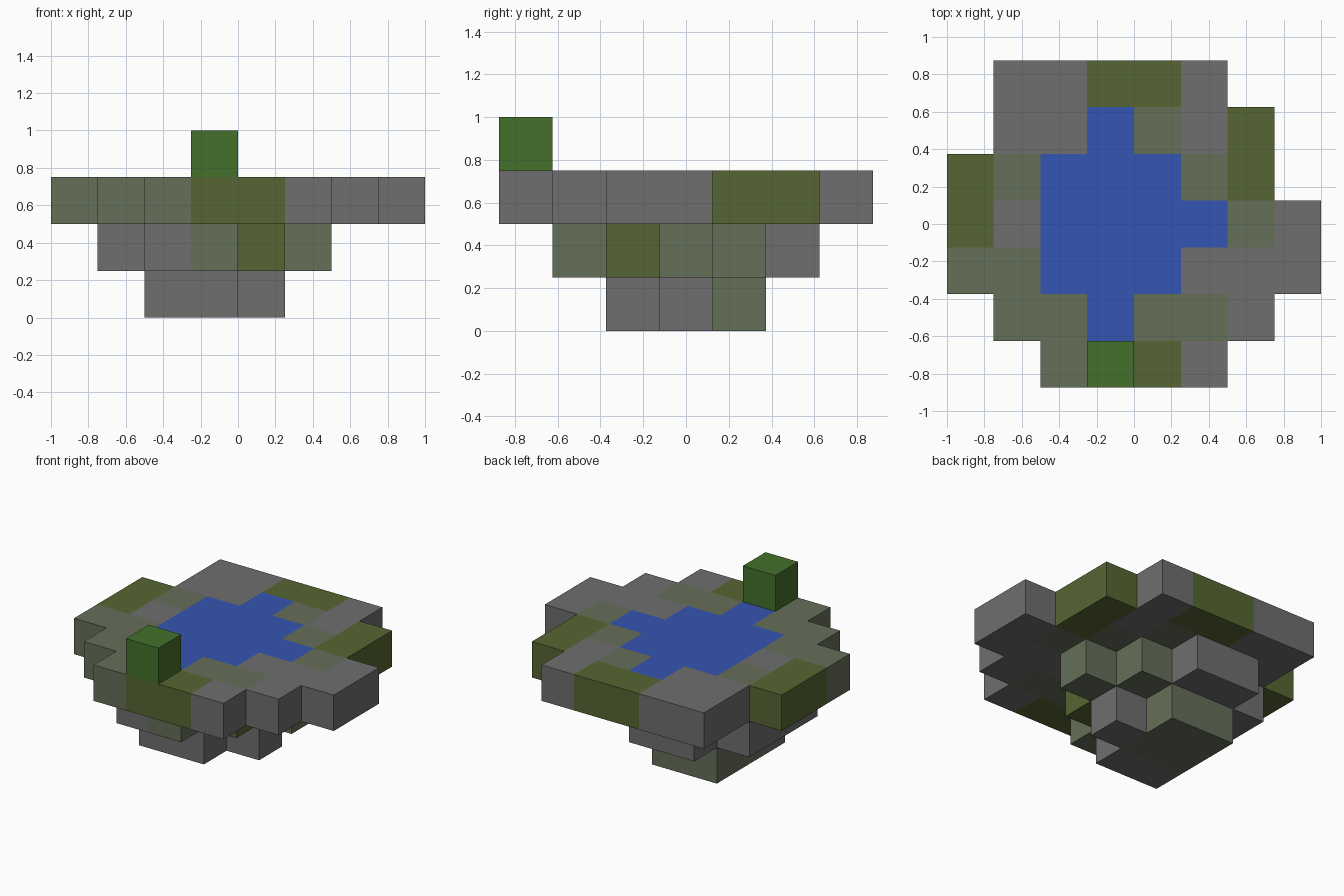
import bpy
import bmesh
from mathutils import Vector

cube = bpy.data.objects.get("Cube")
if cube:
    bpy.data.objects.remove(cube, do_unlink=True)

CELL = 0.25

# Flat colours, keyed by the letters used in the layer plans
COLOURS = {
    "S": ("grey_stone", (0.156, 0.156, 0.156)),
    "M": ("mossy_stone", (0.130, 0.156, 0.098)),
    "G": ("olive_grass", (0.093, 0.130, 0.032)),
    "L": ("green_leaf", (0.058, 0.162, 0.025)),
    "W": ("blue_water", (0.034, 0.091, 0.445)),
}

# Layer plans from the bottom up; each runs back to front, left to right
LAYERS = [
    ["........",
     "........",
     "..MM....",
     "..MMS...",
     "..SS....",
     "........",
     "........"],
    ["........",
     "..SS....",
     ".SSSM...",
     ".SSSSM..",
     ".SSSG...",
     "..SM....",
     "........"],
    [".SSGGS..",
     ".SSWMSG.",
     "GMWWWMG.",
     "GSWWWWMS",
     "MMWWWSSS",
     ".MMWMMS.",
     "..MGGS.."],
    ["........",
     "........",
     "........",
     "........",
     "........",
     "........",
     "...L...."],
]

materials = {}
for key, (label, rgb) in COLOURS.items():
    mat = bpy.data.materials.new(label)
    mat.use_nodes = True
    mat.diffuse_color = (*rgb, 1)
    shader = mat.node_tree.nodes["Principled BSDF"]
    shader.inputs["Base Color"].default_value = (*rgb, 1)
    shader.inputs["Roughness"].default_value = 0.9
    materials[key] = mat

# Block lookup: (column, row, layer) -> colour key
blocks = {}
for k, plan in enumerate(LAYERS):
    for j, line in enumerate(reversed(plan)):
        for i, key in enumerate(line):
            if key != ".":
                blocks[i, j, k] = key

COLUMNS, ROWS = len(LAYERS[0][0]), len(LAYERS[0])
ORIGIN = Vector((-COLUMNS / 2, -ROWS / 2, 0)) * CELL


def build_part(name, layer, keys):
    """Join the blocks of one layer, keeping only the outward faces."""
    bm = bmesh.new()
    for cell, key in blocks.items():
        if cell[2] != layer or key not in keys:
            continue
        centre = ORIGIN + (Vector(cell) + Vector((0.5, 0.5, 0.5))) * CELL
        for axis in range(3):
            for sign in (-1, 1):
                normal = Vector((0, 0, 0))
                normal[axis] = sign
                if tuple(int(c + n) for c, n in zip(cell, normal)) in blocks:
                    continue
                u = Vector((0, 0, 0))
                u[(axis + 1) % 3] = 1
                v = normal.cross(u)
                corners = (-u - v, u - v, u + v, v - u)
                face = bm.faces.new([bm.verts.new(centre + (normal + c) * CELL / 2)
                                     for c in corners])
                face.material_index = keys.index(key)
    bmesh.ops.remove_doubles(bm, verts=bm.verts[:], dist=CELL / 100)
    mesh = bpy.data.meshes.new(name)
    bm.to_mesh(mesh)
    bm.free()
    for key in keys:
        mesh.materials.append(materials[key])
    bpy.context.collection.objects.link(bpy.data.objects.new(name, mesh))


build_part("pond_base", 0, "SM")
build_part("pond_basin", 1, "SMG")
build_part("pond_rim", 2, "SMG")
build_part("pond_water", 2, "W")
build_part("leaf_bush", 3, "L")
